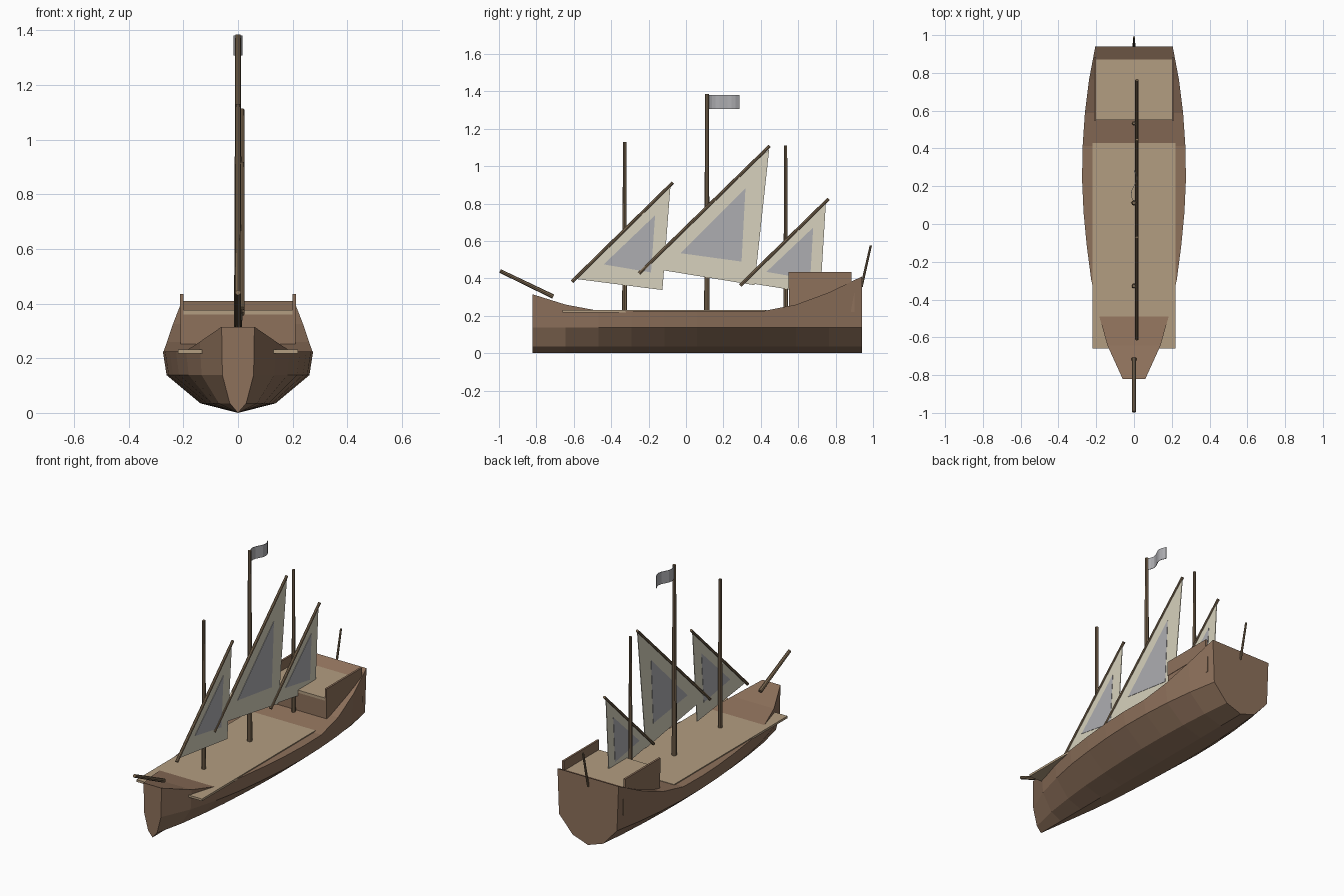
import bpy, bmesh, math
from mathutils import Vector

if "Cube" in bpy.data.objects:
    bpy.data.objects.remove(bpy.data.objects["Cube"])


def material(name, rgb):
    m = bpy.data.materials.new(name)
    m.diffuse_color = (*rgb, 1)
    m.use_nodes = True
    m.node_tree.nodes["Principled BSDF"].inputs["Base Color"].default_value = m.diffuse_color
    return m


WOOD = material("hull_wood", (0.27, 0.165, 0.105))
DECK = material("deck_wood", (0.45, 0.34, 0.22))
SPAR = material("spar_wood", (0.21, 0.145, 0.085))
CANVAS = material("canvas", (0.68, 0.64, 0.51))
GREY = material("grey_cloth", (0.42, 0.42, 0.44))


def finish(name, bm, mat):
    bmesh.ops.recalc_face_normals(bm, faces=bm.faces)
    me = bpy.data.meshes.new(name)
    bm.to_mesh(me)
    bm.free()
    me.materials.append(mat)
    ob = bpy.data.objects.new(name, me)
    bpy.context.collection.objects.link(ob)
    return ob


def box(name, lo, hi, mat):
    bm = bmesh.new()
    bmesh.ops.create_cube(bm, size=1)
    for v in bm.verts:
        v.co = [lo[i] + (v.co[i] + 0.5) * (hi[i] - lo[i]) for i in range(3)]
    return finish(name, bm, mat)


def spar(name, a, b, r1, r2, mat=SPAR):
    a, b = Vector(a), Vector(b)
    d = b - a
    bm = bmesh.new()
    bmesh.ops.create_cone(bm, cap_ends=True, segments=8, radius1=r1, radius2=r2, depth=d.length)
    rot = d.to_track_quat('Z', 'Y')
    for v in bm.verts:
        v.co = rot @ v.co + (a + b) / 2
    return finish(name, bm, mat)


def sheet(name, pts, x, t, mat):
    # thin prism from a side profile of (y, z) points
    bm = bmesh.new()
    f = bm.faces.new([bm.verts.new((x - t / 2, y, z)) for y, z in pts])
    ext = bmesh.ops.extrude_face_region(bm, geom=[f])['geom']
    bmesh.ops.translate(bm, vec=(t, 0, 0), verts=[g for g in ext if isinstance(g, bmesh.types.BMVert)])
    return finish(name, bm, mat)


# Hull: lofted hard-chine sections, capped on top and both ends
half_width = [.06, .14, .19, .227, .25, .267, .275, .272, .26, .238, .205]
sheer = [.315, .26, .227, .225, .225, .225, .225, .225, .26, .325, .41]
bm = bmesh.new()
rings = []
for i, (w, top) in enumerate(zip(half_width, sheer)):
    y = -0.82 + 0.176 * i
    side = [(w, top), (w * .95, .138), (w * .5, .035)]
    prof = side + [(0, 0)] + [(-x, z) for x, z in reversed(side)]
    rings.append([bm.verts.new((x, y, z)) for x, z in prof])
for a, b in zip(rings, rings[1:]):
    for j in range(7):
        k = (j + 1) % 7
        bm.faces.new((a[j], a[k], b[k], b[j]))
bm.faces.new(rings[0])
bm.faces.new(rings[-1])
finish("hull", bm, WOOD)

# Decks, stern cabin and rails
box("main_deck", (-.22, -.66, .218), (.22, .43, .231), DECK)
box("stern_cabin", (-.21, .55, .22), (.21, .9, .36), WOOD)
box("stern_deck", (-.205, .55, .358), (.205, .88, .376), DECK)
for s, n in ((-1, "left"), (1, "right")):
    xs = sorted((s * .2, s * .212))
    box("stern_rail_" + n, (xs[0], .547, .345), (xs[1], .885, .435), WOOD)

# Masts, bowsprit and stern staff
spar("fore_mast", (0, -.328, .2), (0, -.328, 1.13), .0135, .009)
spar("main_mast", (0, .112, .2), (0, .112, 1.385), .015, .010)
spar("mizzen_mast", (0, .533, .22), (0, .533, 1.11), .0125, .008)
spar("bowsprit", (0, -.71, .303), (0, -.994, .44), .012, .010)
spar("stern_staff", (0, .938, .355), (0, .988, .576), .007, .006)

# Slanted yards with triangular sails and a grey patch on each
rig = {
    "fore": [(-.61, .382), (-.07, .913), (-.595, .398), (-.083, .895), (-.126, .338),
             (-.44, .475), (-.165, .738), (-.187, .432)],
    "main": [(-.25, .427), (.447, 1.108), (-.235, .462), (.445, 1.092), (.366, .364),
             (-.03, .535), (.318, .882), (.297, .49)],
    "mizzen": [(.29, .362), (.762, .825), (.305, .38), (.748, .808), (.718, .315),
               (.43, .435), (.68, .672), (.664, .395)],
}
for n, p in rig.items():
    spar(n + "_yard", (.015, *p[0]), (.015, *p[1]), .0095, .0085)
    sheet(n + "_sail", p[2:5], .015, .004, CANVAS)
    sheet(n + "_sail_patch", p[5:8], .015, .008, GREY)

# Waving flag on the main mast
bm = bmesh.new()
cols = []
for i in range(9):
    t = i / 8
    x = -.015 * math.sin(t * math.tau)
    cols.append([bm.verts.new((x, .117 + .168 * t, z)) for z in (1.307, 1.381)])
for a, b in zip(cols, cols[1:]):
    bm.faces.new((a[0], b[0], b[1], a[1]))
flag = finish("flag", bm, GREY)
mod = flag.modifiers.new("thickness", 'SOLIDIFY')
mod.thickness = .003
mod.offset = 0
